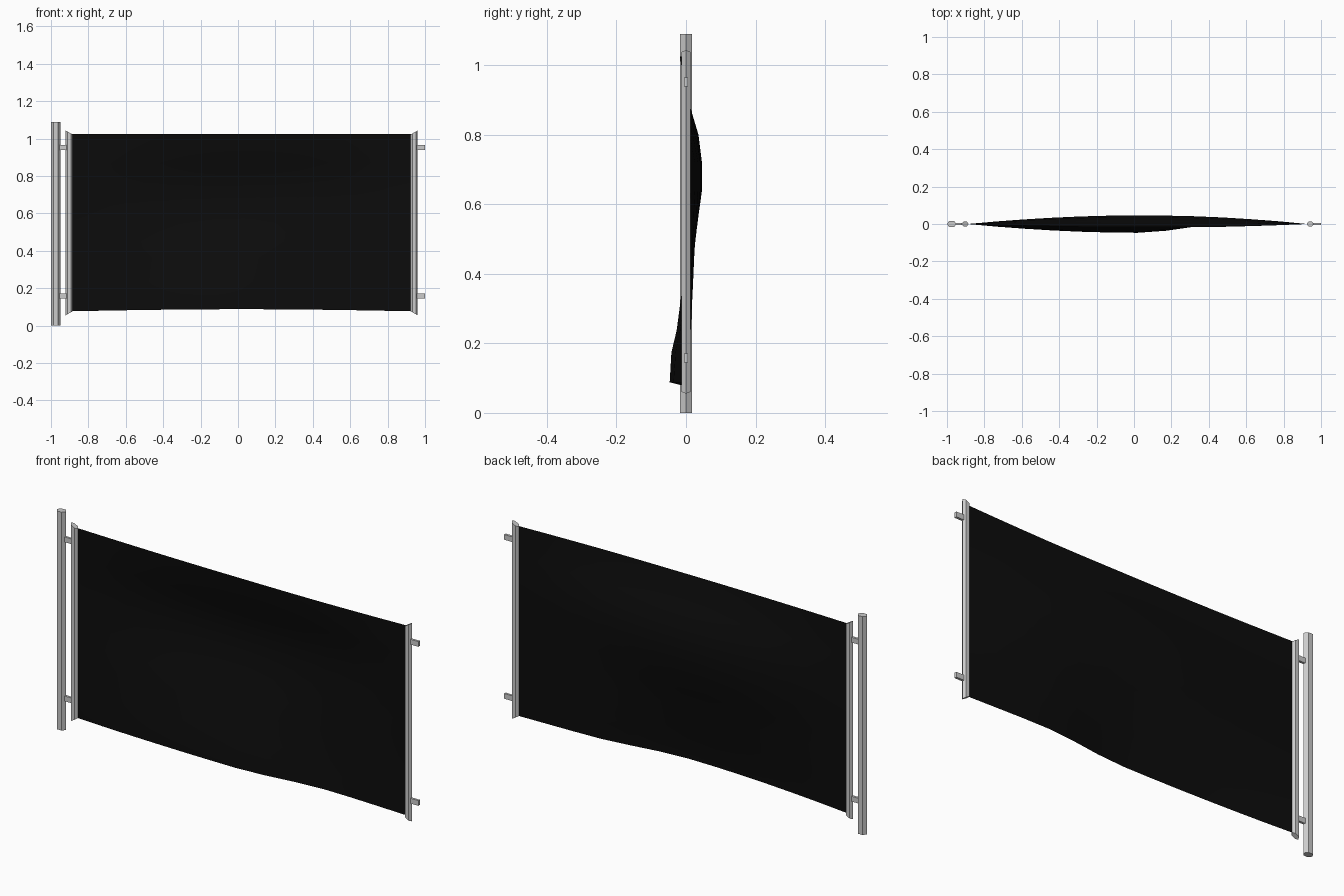
import bpy, bmesh
from math import sin, cos, pi

cube = bpy.data.objects.get("Cube")
if cube:
    bpy.data.objects.remove(cube, do_unlink=True)


def material(name, value):
    mat = bpy.data.materials.new(name)
    mat.use_nodes = True
    colour = (value, value, value, 1)
    mat.diffuse_color = colour
    mat.node_tree.nodes["Principled BSDF"].inputs["Base Color"].default_value = colour
    return mat


metal = material("light grey metal", 0.6)
black = material("black cloth", 0.0035)


def finish(name, bm, mat):
    mesh = bpy.data.meshes.new(name)
    bm.to_mesh(mesh)
    bm.free()
    mesh.materials.append(mat)
    obj = bpy.data.objects.new(name, mesh)
    bpy.context.collection.objects.link(obj)
    return obj


def hex_bar(name, x, rx, ry, bottom, top, slant=0):
    """Upright six-sided bar with ends cut at a slant along x."""
    bm = bmesh.new()
    rings = []
    for z, sign in ((bottom, -1), (top, 1)):
        ring = []
        for i in range(6):
            a = i * pi / 3
            ring.append(bm.verts.new((x + rx * cos(a), ry * sin(a) / sin(pi / 3),
                                      z + sign * slant * cos(a))))
        rings.append(ring)
    low, high = rings
    bm.faces.new(low[::-1])
    bm.faces.new(high)
    for i in range(6):
        j = (i + 1) % 6
        bm.faces.new((low[i], low[j], high[j], high[i]))
    return finish(name, bm, metal)


def peg(name, x0, x1, z):
    bm = bmesh.new()
    bmesh.ops.create_cube(bm, size=1)
    for v in bm.verts:
        v.co = ((x0 + x1) / 2 + v.co.x * (x1 - x0), v.co.y * 0.012, z + v.co.z * 0.026)
    return finish(name, bm, metal)


# Pole and the two end bars
hex_bar("pole", -0.975, 0.025, 0.017, 0, 1.09)
hex_bar("right_end_bar", -0.903, 0.019, 0.0125, 0.066, 1.033, -0.011)
hex_bar("left_end_bar", 0.942, 0.019, 0.0125, 0.066, 1.033, 0.011)

# Connecting pegs
for label, z in (("lower", 0.158), ("upper", 0.952)):
    peg(label + "_right_peg", -0.957, -0.915, z)
    peg(label + "_left_peg", 0.955, 1.0, z)

# Cloth: height, bulge on the right half, bulge on the left half
profile = [
    (0.077, -0.047, 0.005), (0.165, -0.042, 0.016), (0.23, -0.027, 0.022),
    (0.36, -0.01, 0.03), (0.45, 0.012, 0.034), (0.54, 0.032, 0.04),
    (0.64, 0.046, 0.048), (0.72, 0.046, 0.048), (0.8, 0.036, 0.036),
    (0.87, 0.015, 0.014), (0.94, -0.004, -0.008), (1.025, -0.017, -0.021),
]
columns = 12
bm = bmesh.new()
grid = []
for z, right, left in profile:
    row = []
    for c in range(columns + 1):
        u = c / columns
        t = min(max((u - 0.5) / 0.3, 0), 1)
        t = t * t * (3 - 2 * t)
        arch = max(sin(pi * u), 0)
        y = (right * (1 - t) + left * t) * arch ** 0.9
        lift = 0.013 * arch * max(0, 1 - z / 0.5)
        row.append(bm.verts.new((-0.888 + 1.815 * u, y, z + lift)))
    grid.append(row)
for a, b in zip(grid, grid[1:]):
    for i in range(columns):
        bm.faces.new((a[i], a[i + 1], b[i + 1], b[i]))
for f in bm.faces:
    f.smooth = True
finish("banner_cloth", bm, black)
